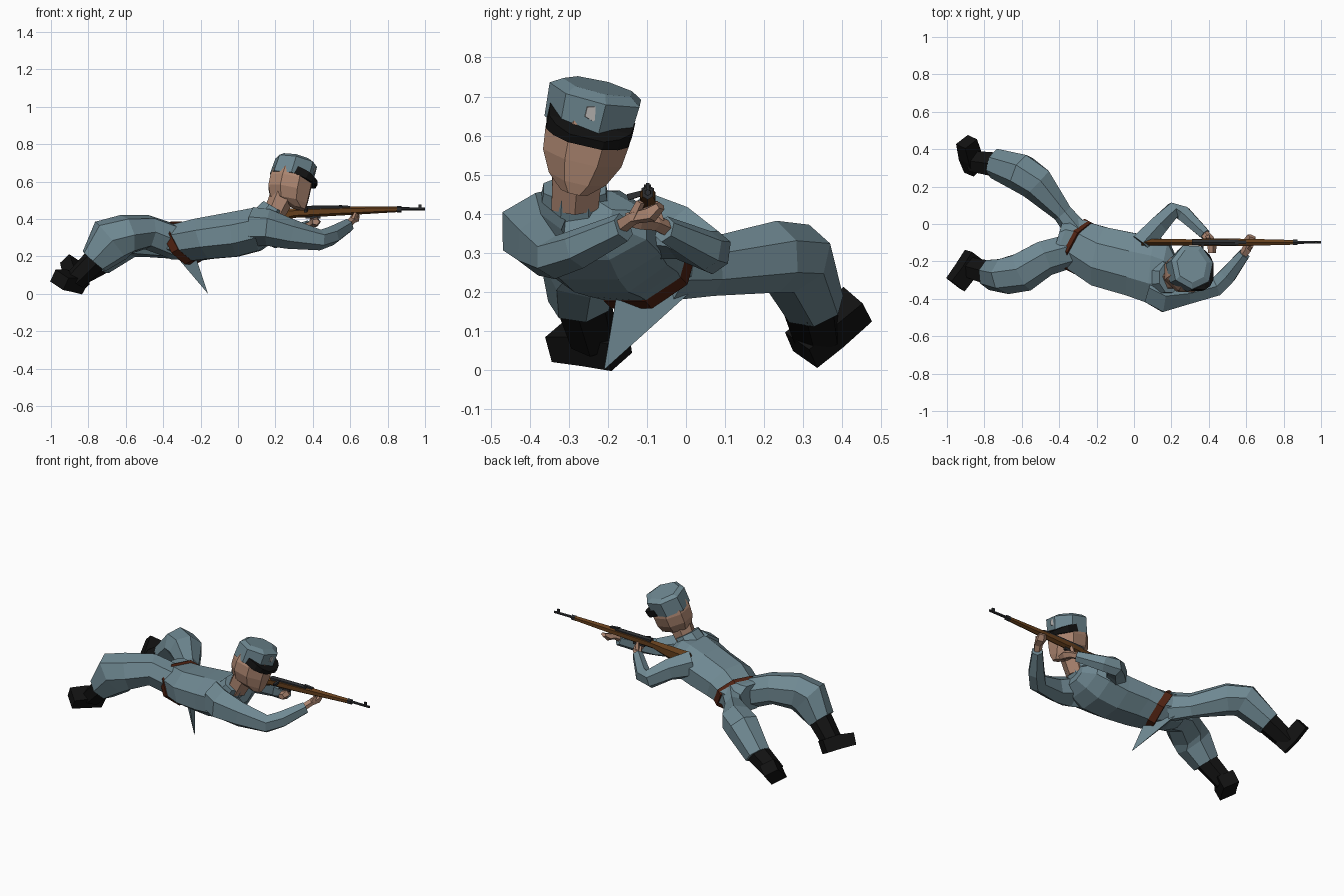
import bpy, bmesh
from math import cos, sin, pi
from mathutils import Vector, Matrix


def material(name, rgb):
    m = bpy.data.materials.new(name)
    m.diffuse_color = (*rgb, 1)
    return m


CLOTH = material("blue_grey_cloth", (0.16, 0.25, 0.29))
SKIN = material("skin", (0.42, 0.24, 0.165))
LEATHER = material("belt_leather", (0.08, 0.016, 0.006))
BLACK = material("black_leather", (0.006, 0.006, 0.006))
WOOD = material("wood", (0.13, 0.05, 0.012))
METAL = material("gun_metal", (0.025, 0.027, 0.03))
BADGE = material("badge", (0.5, 0.48, 0.47))


def loft(name, mat, sections, n=8, ref=(0, 0, 1), matrix=None):
    """Skin rings (x, y, z, half width, half height[, axis]) along a path."""
    bm = bmesh.new()
    pts = [Vector(s[:3]) for s in sections]
    rings = []
    for i, s in enumerate(sections):
        if len(s) > 5:
            t = Vector(s[5]).normalized()
        else:
            t = (pts[min(i + 1, len(pts) - 1)] - pts[max(i - 1, 0)]).normalized()
        side = t.cross(Vector(ref)).normalized()
        up = side.cross(t)
        k = 1 / cos(pi / n)
        rings.append([bm.verts.new(pts[i] + side * s[3] * k * cos(a) + up * s[4] * k * sin(a))
                      for a in [(j + 0.5) * 2 * pi / n for j in range(n)]])
    for a, b in zip(rings, rings[1:]):
        for j in range(n):
            bm.faces.new((a[j], a[(j + 1) % n], b[(j + 1) % n], b[j]))
    bm.faces.new(rings[0])
    bm.faces.new(rings[-1])
    return finish(name, mat, bm, matrix)


def finish(name, mat, bm, matrix=None):
    bmesh.ops.recalc_face_normals(bm, faces=bm.faces)
    if matrix:
        bm.transform(matrix)
    me = bpy.data.meshes.new(name)
    bm.to_mesh(me)
    bm.free()
    me.materials.append(mat)
    ob = bpy.data.objects.new(name, me)
    bpy.context.collection.objects.link(ob)
    return ob


# Jacket, belt and hips
waist = (0.78, -0.42, 0.52)
loft("jacket", CLOTH, [
    (-0.29, -0.12, 0.272, 0.135, 0.112, waist),
    (-0.18, -0.175, 0.295, 0.16, 0.113, (0.9, -0.2, 0.3)),
    (-0.02, -0.215, 0.318, 0.168, 0.12, (1, -0.1, 0.12)),
    (0.10, -0.245, 0.345, 0.18, 0.115, (1, -0.1, 0.15)),
    (0.17, -0.26, 0.37, 0.16, 0.09, (1, -0.1, 0.2)),
    (0.22, -0.27, 0.39, 0.08, 0.05, (1, -0.1, 0.2))])
loft("belt", LEATHER, [
    (-0.31, -0.11, 0.262, 0.143, 0.122, waist),
    (-0.275, -0.129, 0.282, 0.143, 0.122, waist)])
loft("hips", CLOTH, [
    (-0.28, -0.12, 0.28, 0.136, 0.112, waist),
    (-0.36, -0.09, 0.28, 0.13, 0.1, (1, -0.4, 0.3)),
    (-0.41, -0.08, 0.29, 0.09, 0.08, (1, -0.3, 0))])

# Pointed coat tail hanging to the ground
bm = bmesh.new()
v = [bm.verts.new(p) for p in [(-0.16, -0.21, 0), (-0.36, 0.09, 0.27),
                               (-0.22, -0.18, 0.18), (-0.33, -0.08, 0.2)]]
for f in [(0, 1, 2), (0, 2, 3), (0, 3, 1), (1, 3, 2)]:
    bm.faces.new([v[i] for i in f])
finish("coat_tail", CLOTH, bm)

# Trousers
loft("right_leg", CLOTH, [
    (-0.34, -0.14, 0.28, 0.085, 0.085),
    (-0.48, -0.18, 0.33, 0.09, 0.085),
    (-0.60, -0.255, 0.315, 0.10, 0.10),
    (-0.68, -0.275, 0.285, 0.09, 0.12),
    (-0.77, -0.27, 0.175, 0.075, 0.075, (-0.65, 0.05, -0.75))], 7)
loft("left_leg", CLOTH, [
    (-0.30, -0.04, 0.27, 0.06, 0.085),
    (-0.38, 0.06, 0.265, 0.05, 0.07),
    (-0.52, 0.22, 0.29, 0.09, 0.085),
    (-0.60, 0.275, 0.285, 0.095, 0.09),
    (-0.74, 0.325, 0.165, 0.075, 0.065)], 7)

# Boots: shaft and foot on each side
BOOTS = {
    "right": ([(-0.75, -0.268, 0.195, 0.065, 0.058), (-0.87, -0.235, 0.075, 0.055, 0.05)],
              [(-0.85, -0.17, 0.055, 0.05, 0.04), (-0.90, -0.25, 0.07, 0.05, 0.042),
               (-0.955, -0.325, 0.075, 0.05, 0.036)]),
    "left": ([(-0.72, 0.315, 0.178, 0.065, 0.058), (-0.865, 0.335, 0.09, 0.055, 0.05)],
             [(-0.85, 0.295, 0.05, 0.05, 0.036), (-0.875, 0.36, 0.105, 0.05, 0.04),
              (-0.895, 0.44, 0.168, 0.045, 0.036)])}
for side, (shaft, foot) in BOOTS.items():
    loft(side + "_boot_shaft", BLACK, shaft, 6)
    loft(side + "_boot_foot", BLACK, foot, 4, (0.55, 0, 0.83))

# Sleeves
loft("right_sleeve", CLOTH, [
    (0.08, -0.34, 0.36, 0.08, 0.09, (1, -0.3, 0)),
    (0.16, -0.385, 0.355, 0.085, 0.085, (1, -0.1, -0.1)),
    (0.28, -0.375, 0.32, 0.055, 0.07),
    (0.44, -0.335, 0.288, 0.05, 0.048),
    (0.50, -0.275, 0.31, 0.045, 0.045),
    (0.59, -0.16, 0.365, 0.03, 0.033)], 6)
loft("left_sleeve", CLOTH, [
    (0.04, -0.11, 0.37, 0.06, 0.075),
    (0.13, -0.01, 0.35, 0.05, 0.06),
    (0.21, 0.075, 0.30, 0.04, 0.05),
    (0.265, 0.055, 0.305, 0.04, 0.045),
    (0.38, -0.055, 0.36, 0.028, 0.03)], 6)

# Hands: palm and thumb
loft("right_hand", SKIN, [
    (0.575, -0.18, 0.36, 0.018, 0.018), (0.605, -0.135, 0.39, 0.022, 0.014),
    (0.62, -0.09, 0.40, 0.026, 0.018), (0.63, -0.065, 0.42, 0.02, 0.01)], 5)
loft("right_thumb", SKIN, [
    (0.615, -0.135, 0.39, 0.011, 0.011), (0.63, -0.116, 0.43, 0.008, 0.008)], 4)
loft("left_hand", SKIN, [
    (0.36, -0.035, 0.355, 0.018, 0.018), (0.40, -0.08, 0.375, 0.022, 0.016),
    (0.415, -0.115, 0.385, 0.023, 0.022), (0.415, -0.155, 0.385, 0.018, 0.014)], 5)
loft("left_thumb", SKIN, [
    (0.395, -0.07, 0.38, 0.011, 0.011), (0.40, -0.082, 0.43, 0.008, 0.008)], 4)

# Collar and neck
loft("collar", CLOTH, [
    (0.15, -0.285, 0.41, 0.09, 0.075, (0.5, 0, 0.85)),
    (0.19, -0.285, 0.465, 0.08, 0.062, (0.5, 0, 0.85))])
loft("neck", SKIN, [
    (0.19, -0.285, 0.42, 0.06, 0.05, (0.4, 0, 0.9)),
    (0.25, -0.275, 0.55, 0.065, 0.06, (0.4, 0, 0.9))], 6)

# Head and cap, built upright facing +x, then tilted and placed
up = Vector((0.20, 0.22, 0.94)).normalized()
left = up.cross(Vector((1, 0, 0))).normalized()
fwd = left.cross(up)
HEAD = Matrix((fwd, left, up)).transposed().to_4x4()
HEAD.translation = (0.278, -0.257, 0.58)
UP = (0, 0, 1)


def head_part(name, mat, rings, n=8):
    loft(name, mat, [(x, 0, z, w, d, UP) for x, z, w, d in rings], n, (1, 0, 0), HEAD)


head_part("head", SKIN, [
    (0.07, -0.115, 0.035, 0.035), (0.01, -0.085, 0.075, 0.10),
    (0, -0.03, 0.103, 0.112), (0, 0.03, 0.11, 0.112), (0, 0.08, 0.10, 0.10)])
head_part("cap_crown", CLOTH, [
    (-0.002, 0.045, 0.107, 0.109), (0.006, 0.135, 0.113, 0.105), (0.0, 0.153, 0.085, 0.075)], 7)

# Visor wraps the front half of the cap
loft("cap_visor", BLACK, [
    (0.02, 0, 0.066, 0.112, 0.022, (1, 0, -0.3)), (0.085, 0, 0.05, 0.108, 0.02, (1, 0, -0.3)),
    (0.115, 0, 0.04, 0.085, 0.016, (1, 0, -0.3)), (0.138, 0, 0.032, 0.045, 0.012, (1, 0, -0.3))],
    4, UP, HEAD)
loft("cap_badge", BADGE, [
    (0.10, 0.0, 0.103, 0.02, 0.02, (1, 0, 0)), (0.114, 0.0, 0.104, 0.017, 0.017, (1, 0, 0))],
    5, UP, HEAD)

# Rifle along x
Y = -0.098


def rifle_part(name, mat, rings, n=6):
    loft(name, mat, [(x, Y, z, w, h, (1, 0, 0)) for x, z, w, h in rings], n)


rifle_part("rifle_stock", WOOD, [
    (0.04, 0.395, 0.018, 0.05), (0.20, 0.415, 0.018, 0.036), (0.30, 0.432, 0.016, 0.022),
    (0.38, 0.437, 0.02, 0.024), (0.60, 0.445, 0.019, 0.02), (0.87, 0.453, 0.012, 0.013)])
rifle_part("rifle_receiver", METAL, [(0.31, 0.455, 0.015, 0.013), (0.56, 0.457, 0.016, 0.014)])
rifle_part("rifle_barrel", METAL, [(0.54, 0.456, 0.01, 0.01), (1.0, 0.454, 0.007, 0.007)])
rifle_part("barrel_band", METAL, [(0.85, 0.453, 0.014, 0.015), (0.875, 0.453, 0.014, 0.015)])
rifle_part("front_sight", METAL, [(0.965, 0.466, 0.005, 0.012), (0.98, 0.466, 0.005, 0.012)], 4)
rifle_part("rear_sight", METAL, [(0.54, 0.467, 0.009, 0.008), (0.60, 0.465, 0.009, 0.005)], 4)
rifle_part("trigger_guard", METAL, [(0.36, 0.412, 0.006, 0.01), (0.44, 0.415, 0.008, 0.012)], 4)
loft("bolt_handle", METAL, [
    (0.37, Y, 0.457, 0.006, 0.006), (0.36, Y - 0.05, 0.442, 0.008, 0.008)], 4)
